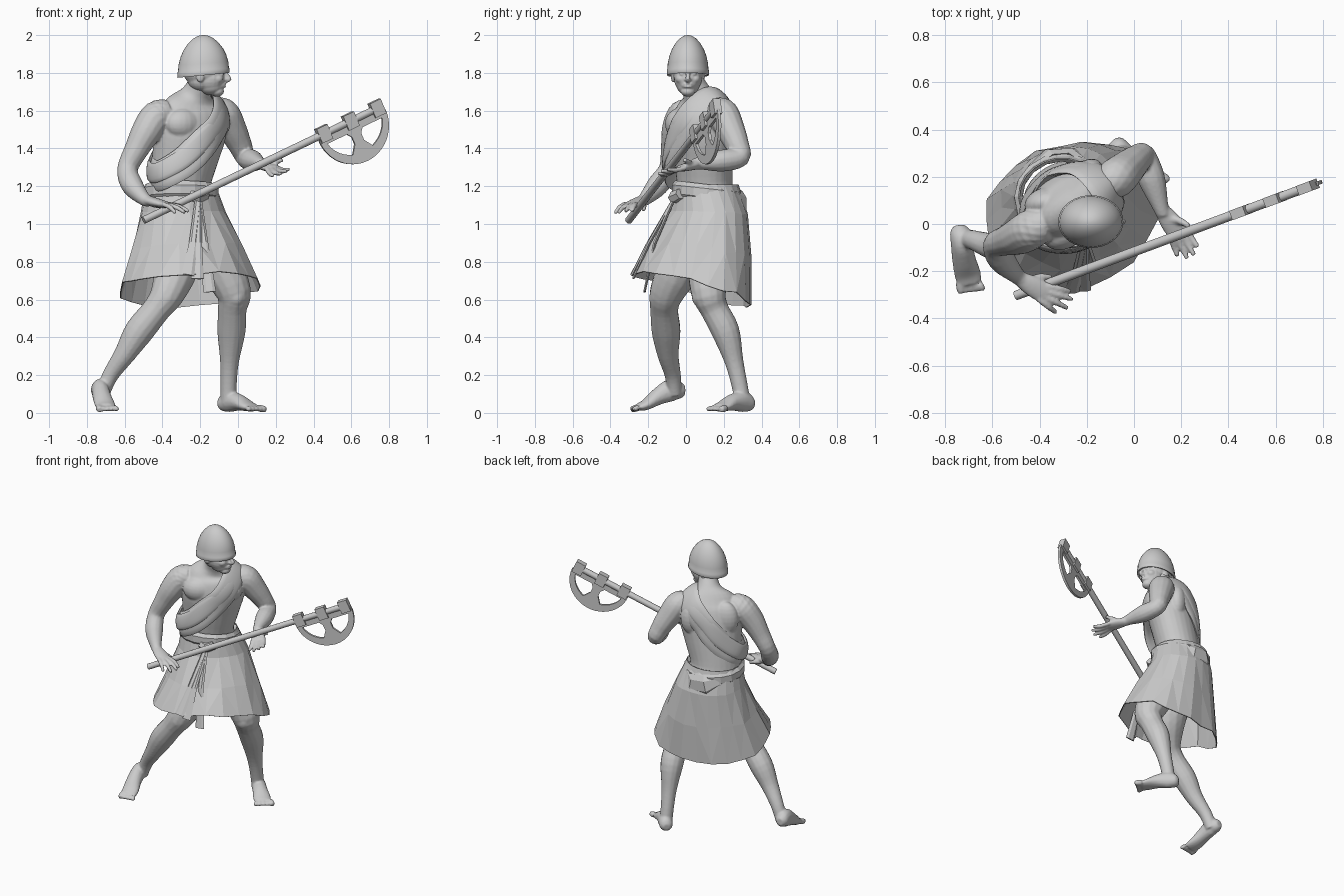
import bpy, bmesh, math, random
from mathutils import Vector as V, Matrix

random.seed(4)
ROT = Matrix.Rotation(math.radians(32), 3, 'Z')      # torso twist


def P(lx, ly, z):
    """Torso-local point to world."""
    return V((-.25, .08, z)) + ROT @ V((lx, ly, 0))


def spline(rows, k, closed=False):
    out, n = [], len(rows)
    at = (lambda i: rows[i % n]) if closed else (lambda i: rows[max(0, min(n - 1, i))])
    for i in range(n if closed else n - 1):
        a, b, c, d = at(i - 1), at(i), at(i + 1), at(i + 2)
        for j in range(k):
            t = j / k
            out.append(tuple(.5 * (2*q + (r - p)*t + (2*p - 5*q + 4*r - s)*t*t + (3*q - p - 3*r + s)*t**3)
                             for p, q, r, s in zip(a, b, c, d)))
    return out if closed else out + [tuple(rows[-1])]


def tube(bm, rows, ref=(0, 0, 1), n=14, k=4, closed=False):
    """Loft of ellipses: rows are x, y, z, r or x, y, z, side radius, other radius."""
    rows = spline(rows, k, closed) if k > 1 else rows
    m, rings = len(rows), []
    for i, r in enumerate(rows):
        p = V(r[:3])
        nx, pv = (rows[(i + 1) % m], rows[i - 1]) if closed else (rows[min(i + 1, m - 1)], rows[max(i - 1, 0)])
        t = (V(nx[:3]) - V(pv[:3])).normalized()
        s = (V(ref(p)) if callable(ref) else V(ref)).cross(t).normalized()
        o = t.cross(s)
        rings.append([bm.verts.new(p + s * r[3] * math.cos(a) + o * r[-1] * math.sin(a))
                      for a in (2 * math.pi * j / n for j in range(n))])
    for i in range(m if closed else m - 1):
        A, B = rings[i], rings[(i + 1) % m]
        for j in range(n):
            bm.faces.new((A[j], A[(j + 1) % n], B[(j + 1) % n], B[j]))
    if not closed:
        bm.faces.new(rings[0])
        bm.faces.new(rings[-1])


def ball(bm, c, r, rot=0):
    M = Matrix.Translation(c) @ Matrix.Rotation(math.radians(rot), 4, 'Z') @ Matrix.Diagonal((*r, 1))
    bmesh.ops.create_uvsphere(bm, u_segments=20, v_segments=12, radius=1, matrix=M)


def finish(name, bm, smooth=True, voxel=0, relax=3):
    bmesh.ops.recalc_face_normals(bm, faces=bm.faces[:])
    me = bpy.data.meshes.new(name)
    bm.to_mesh(me)
    ob = bpy.data.objects.new(name, me)
    bpy.context.collection.objects.link(ob)
    if voxel:
        md = ob.modifiers.new("fuse", 'REMESH')
        md.mode, md.voxel_size, md.use_smooth_shade = 'VOXEL', voxel, True
        sm = ob.modifiers.new("relax", 'SMOOTH')
        sm.factor, sm.iterations = .5, relax
    elif smooth:
        bpy.ops.object.select_all(action='DESELECT')
        ob.select_set(True)
        bpy.context.view_layer.objects.active = ob
        bpy.ops.object.shade_smooth_by_angle(angle=math.radians(40))
    return ob


# body: torso, arms, legs, feet and hands fused into one skin
bm = bmesh.new()
tube(bm, [(-.27, .08, .95, .16, .14), (-.295, .105, 1.08, .185, .155), (-.305, .1, 1.2, .165, .14),
          (-.28, .09, 1.35, .185, .145), (-.255, .08, 1.48, .205, .15), (-.24, .08, 1.58, .2, .13),
          (-.235, .075, 1.64, .165, .095), (-.22, .06, 1.69, .085, .075), (-.2, .035, 1.75, .062, .065),
          (-.19, .02, 1.82, .06, .065)], ROT @ V((0, 1, 0)), 28)
for s in (-1, 1):
    ball(bm, P(s * .09, -.07, 1.53), (.105, .075, .085), 32)             # chest
    ball(bm, P(s * .1, .08, 1.52), (.09, .06, .12), 32 + s * 12)         # shoulder blade
tube(bm, [(-.37, .0, 1.59, .07), (-.43, -.02, 1.57, .085), (-.485, -.05, 1.49, .08), (-.54, -.07, 1.39, .064),
          (-.585, -.09, 1.29, .055), (-.56, -.15, 1.205, .058), (-.5, -.215, 1.135, .037), (-.47, -.24, 1.12, .03)],
     (1, 1, 0))
tube(bm, [(-.12, .16, 1.6, .07), (-.075, .195, 1.58, .085), (-.03, .235, 1.5, .077), (.01, .27, 1.42, .064),
          (.04, .285, 1.355, .054), (.075, .19, 1.335, .058), (.11, .08, 1.323, .036), (.125, .04, 1.315, .03)],
     (1, 0, 0))
tube(bm, [(-.33, .07, 1.0, .12), (-.32, -.02, .8, .12), (-.37, -.1, .64, .093), (-.43, -.115, .55, .075),
          (-.525, -.105, .43, .077), (-.6, -.095, .31, .057), (-.675, -.07, .2, .043), (-.72, -.06, .1, .04)],
     (0, 1, 0))
tube(bm, [(-.2, .12, 1.0, .12), (-.1, .12, .8, .115), (-.025, .12, .64, .095), (-.03, .15, .55, .076),
          (-.035, .21, .43, .075), (-.045, .255, .27, .05), (-.05, .285, .14, .043), (-.05, .3, .05, .043)],
     (0, 1, 0))
ball(bm, (-.01, .075, .62), (.05, .045, .06))                           # kneecaps
ball(bm, (-.375, -.14, .61), (.05, .055, .06))


# feet: arched sole with five toes
def foot(rows, tip, across):
    tube(bm, rows)
    base, tip, across = V(rows[-1][:3]), V(tip), V(across)
    for i in range(5):
        f = (i - 2) / 2
        a = base + across * f * .9
        b = tip + across * f * 1.1 + (tip - base) * (.35 - .15 * i)
        b.z = .017
        r = .019 if i == 0 else .014
        tube(bm, [(*a, r), (*a.lerp(b, .6), r), (*b, r * .75)], n=10)


foot([(-.74, -.005, .12, .022, .025), (-.737, -.03, .12, .042, .045), (-.73, -.08, .12, .046, .06),
      (-.72, -.15, .085, .05, .045), (-.705, -.21, .045, .056, .03), (-.695, -.25, .03, .052, .021)],
     (-.685, -.285, .02), (.046, -.004, 0))
foot([(-.092, .35, .045, .022, .022), (-.078, .335, .048, .042, .042), (-.045, .3, .06, .046, .056),
      (.005, .245, .055, .05, .044), (.05, .2, .036, .058, .028), (.08, .172, .026, .053, .02)],
     (.103, .148, .02), (-.033, -.04, 0))


# hands: flat palm, four bent fingers and a thumb
def hand(wrist, knuckle, spread, tips, thumb, lift):
    w, kn, sp = V(wrist), V(knuckle), V(spread).normalized()
    tube(bm, [(*w, .03, .027), (*w.lerp(kn, .5), .044, .024), (*kn, .046, .017)], sp.cross(kn - w), 16)
    for i, t in enumerate(tips):
        a, t = kn + sp * (.036 - .024 * i), V(t)
        a -= (t - a) * .15
        m = a.lerp(t, .55) + V((0, 0, lift))
        tube(bm, [(*a, .0135), (*m, .0135), (*t, .01)], n=10)
    a, m, t = map(V, thumb)
    tube(bm, [(*a, .018), (*m, .016), (*t, .011)], n=10)


hand((-.49, -.228, 1.127), (-.375, -.295, 1.1), (.5, .86, 0),
     [(-.268, -.285, 1.068), (-.26, -.32, 1.066), (-.28, -.357, 1.06), (-.33, -.375, 1.058)],
     [(-.45, -.245, 1.105), (-.4, -.225, 1.095), (-.35, -.225, 1.075)], .01)
hand((.115, .065, 1.318), (.185, -.035, 1.293), (.8, .55, .1),
     [(.27, -.098, 1.29), (.255, -.132, 1.28), (.226, -.147, 1.266), (.185, -.138, 1.256)],
     [(.14, .025, 1.31), (.19, .015, 1.325), (.235, -.01, 1.34)], -.008)
finish("body", bm, voxel=.007)

# head: turned to face +x
bm = bmesh.new()
for c, r in [((-.185, .01, 1.84), (.115, .09, .125)), ((-.15, .01, 1.77), (.08, .074, .08)),
             ((-.145, .01, 1.732), (.066, .06, .05)), ((-.112, .01, 1.702), (.038, .038, .028)),
             ((-.095, .01, 1.735), (.027, .036, .026)), ((-.09, .01, 1.81), (.026, .056, .013)),
             ((-.19, .01, 1.76), (.075, .07, .06)), ((-.072, .01, 1.765), (.02, .02, .01))]:
    ball(bm, c, r)
tube(bm, [(-.085, .01, 1.815, .012), (-.063, .01, 1.79, .012), (-.047, .01, 1.768, .013), (-.068, .01, 1.758, .013)],
     (0, 1, 0), 10)
for s in (-1, 1):
    ball(bm, (-.112, .01 + s * .038, 1.768), (.034, .028, .026))        # cheek
    ball(bm, (-.2, .01 + s * .078, 1.78), (.022, .012, .03))            # ear
    ball(bm, (-.086, .01 + s * .03, 1.793), (.013, .016, .007))         # eye
    ball(bm, (-.074, .01, 1.734 + s * .007), (.011, .024, .0055))       # lip
finish("head", bm, voxel=.005, relax=3)

# helmet: turned dome with a rim band
bm = bmesh.new()
prof = [(.9, 1.792), (1, 1.787), (1.015, 1.791), (1.015, 1.812), (.99, 1.818), (.97, 1.85), (.89, 1.89), (.77, 1.925),
        (.6, 1.957), (.4, 1.982), (.2, 1.996), (.05, 2.0)]
rings = [[bm.verts.new((-.183 + r * .136 * math.cos(a), .01 + r * .11 * math.sin(a),
                        z + .012 * math.cos(a) * r * (2 - z) / .2)) for a in (math.pi * i / 18 for i in range(36))]
         for r, z in prof]
for A, B in zip(rings, rings[1:]):
    for j in range(36):
        bm.faces.new((A[j], A[(j + 1) % 36], B[(j + 1) % 36], B[j]))
bm.faces.new(rings[-1])
finish("helmet", bm)

# sash: wide band over the left shoulder with a broad fold lying on it
loop = [(.145, .0, 1.675), (.125, -.105, 1.61), (.07, -.155, 1.52), (-.03, -.162, 1.42), (-.12, -.13, 1.33),
        (-.195, -.06, 1.27), (-.205, .02, 1.255), (-.165, .105, 1.29), (-.06, .155, 1.39), (.03, .155, 1.5),
        (.115, .11, 1.61)]
out = lambda p: p - P(0, 0, min(p.z, 1.5))
for name, shift, hw, th, grow in (("sash", 0, .082, .019, 1.0), ("sash_fold", .02, .052, .014, 1.06)):
    bm = bmesh.new()
    tube(bm, [(*P(x * grow - shift * .6, y * grow, z + shift * (.7 if z < 1.6 else .3)), hw, th)
              for x, y, z in loop], out, 14, 5, True)
    finish(name, bm)

# skirt: flat-faced flaring cloth with an uneven hem
bm = bmesh.new()
N, rings = 22, []
for k, (cx, cy, rx, ry, z) in enumerate([(-.305, .115, .185, .165, 1.21), (-.29, .12, .225, .205, 1.06),
                                         (-.268, .07, .3, .263, .86), (-.255, .015, .38, .315, .66)]):
    ring = []
    for i in range(N):
        a = 2 * math.pi * i / N
        c, s = math.cos(a), math.sin(a)
        j = 1 + (random.uniform(-.03, .03) if k > 1 else 0)
        f = k / 3
        hem = -.09 * s if s > 0 else .075 * math.sqrt(-s)
        ring.append(bm.verts.new((cx + rx * c * j, cy + ry * s * j + .1 * f * c * (c > 0),
                                  z + f * f * (hem + .02 * c) + f * random.uniform(-.012, .012))))
    rings.append(ring)
for A, B in zip(rings, rings[1:]):
    for j in range(N):
        bm.faces.new((A[j], A[(j + 1) % N], B[(j + 1) % N], B[j]))
bmesh.ops.triangulate(bm, faces=bm.faces[:])
ob = finish("skirt", bm, False)
ob.modifiers.new("cloth", 'SOLIDIFY').thickness = .006

# belt, back bunch and hanging front folds, all faceted
bm = bmesh.new()
tube(bm, [(-.305 + .185 * math.cos(a), .112 + .17 * math.sin(a), 1.165 - .02 * math.sin(a), .045, .02)
          for a in (math.pi * i / 8 for i in range(16))], lambda p: (p.x + .305, p.y - .112, 0), 6, 1, True)
finish("belt", bm, False)
bm = bmesh.new()
tube(bm, [(-.43, .24, 1.14, .04, .015), (-.36, .295, 1.11, .07, .025), (-.26, .3, 1.1, .075, .025),
          (-.18, .25, 1.15, .04, .015)], (0, 1, 0), 6, 1)
finish("back_bunch", bm, False)
bm = bmesh.new()
tube(bm, [(-.25, -.05, 1.15, .03), (-.21, -.062, 1.14, .035), (-.17, -.03, 1.16, .03)], n=6, k=1)
for x, y, z in ((-.265, -.288, .73), (-.215, -.28, .71), (-.15, -.22, .64)):
    tube(bm, [(-.21, -.065, 1.13, .018, .01), (x / 2 - .105, y / 2 - .055, .9, .022, .01),
              (x, y, z, .034, .007)], (0, -1, 0), 6, 1)
finish("front_folds", bm, False)

# axe: shaft, half-moon openwork blade, three collars
A, B = V((-.5, -.303, 1.02)), V((.75, .162, 1.618))
U = (B - A).normalized()
W = -(V((0, 0, 1)) - U * U.z).normalized()
NRM = U.cross(W)
C = A + U * ((.595 - A.x) / U.x)
bm = bmesh.new()
tube(bm, [(*A, .02), (*B, .02)], n=12, k=1)
finish("axe_shaft", bm)


def prism(bm, pts, th):
    f, b = [[bm.verts.new(C + U * u + W * w + NRM * th * s) for u, w in pts] for s in (1, -1)]
    bm.faces.new(f)
    bm.faces.new(b[::-1])
    for i in range(len(pts)):
        j = (i + 1) % len(pts)
        bm.faces.new((f[i], b[i], b[j], f[j]))


bm = bmesh.new()
arc = [math.pi * i / 24 for i in range(25)]
outer = [(.205 * math.cos(a), .025 + .205 * math.sin(a)) for a in arc]
inner = [(.172 * math.cos(a), .025 + .152 * math.sin(a)) for a in arc]
prism(bm, outer + inner[::-1], .008)
prism(bm, [(-.2, .015), (.2, .015), (.185, .055), (-.185, .055)], .008)
prism(bm, [(-.055, .045), (.055, .045), (.028, .08), (.028, .12), (.07, .18), (-.07, .18), (-.028, .12),
           (-.028, .08)], .008)
finish("axe_blade", bm, False)
bm = bmesh.new()
for u in (-.165, 0, .165):
    prism(bm, [(u - .033, -.042), (u + .033, -.042), (u + .033, .04), (u - .033, .04)], .021)
finish("axe_collars", bm, False)
